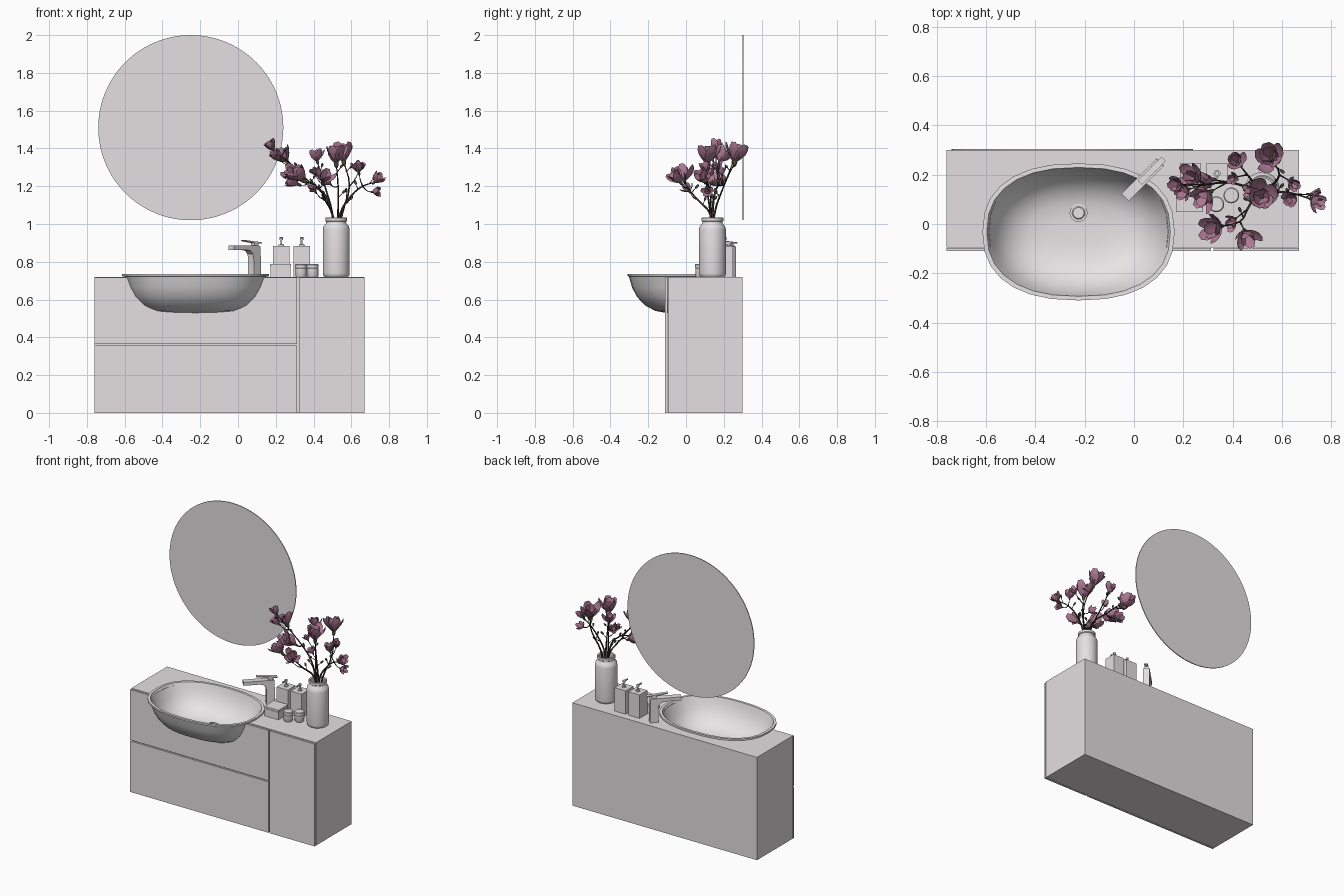
import bpy, bmesh, math, random
from math import sin, cos, pi, radians
from mathutils import Vector, Matrix

random.seed(4)
if "Cube" in bpy.data.objects:
    bpy.data.objects.remove(bpy.data.objects["Cube"], do_unlink=True)


def material(name, rgb):
    m = bpy.data.materials.new(name)
    m.use_nodes = True
    m.diffuse_color = (*rgb, 1)
    m.node_tree.nodes["Principled BSDF"].inputs["Base Color"].default_value = (*rgb, 1)
    return m


GREY = material("pale grey", (0.78, 0.745, 0.76))
WHITE = material("ceramic white", (0.8, 0.78, 0.78))
PINK = material("mauve petal", (0.42, 0.19, 0.29))
BARK = material("dark bark", (0.035, 0.026, 0.02))
GREEN = material("dark green bud", (0.07, 0.075, 0.04))


def activate(ob):
    bpy.ops.object.select_all(action='DESELECT')
    ob.select_set(True)
    bpy.context.view_layer.objects.active = ob


def finish(name, bm, mat, smooth=None, solid=True):
    if solid:
        bmesh.ops.recalc_face_normals(bm, faces=bm.faces[:])
    me = bpy.data.meshes.new(name)
    bm.to_mesh(me)
    bm.free()
    me.materials.append(mat)
    ob = bpy.data.objects.new(name, me)
    bpy.context.collection.objects.link(ob)
    if smooth:
        activate(ob)
        bpy.ops.object.shade_smooth_by_angle(angle=radians(smooth))
    return ob


def box(name, x, y, z, mat=GREY):
    bm = bmesh.new()
    size = [b - a for a, b in (x, y, z)]
    mid = [(a + b) / 2 for a, b in (x, y, z)]
    bmesh.ops.create_cube(bm, size=1, matrix=Matrix.Translation(mid) @ Matrix.Diagonal((*size, 1)))
    return finish(name, bm, mat)


def loft(name, rings, mat, smooth=40):
    bm = bmesh.new()
    loops = [[bm.verts.new(p) for p in ring] for ring in rings]
    n = len(loops[0])
    for a, b in zip(loops, loops[1:]):
        for i in range(n):
            j = (i + 1) % n
            bm.faces.new((a[i], a[j], b[j], b[i]))
    bm.faces.new(loops[0][::-1])
    bm.faces.new(loops[-1])
    return finish(name, bm, mat, smooth)


def lathe(name, cx, cy, profile, mat=GREY, sides=32):
    turn = [2 * pi * i / sides for i in range(sides)]
    return loft(name, [[(cx + r * cos(a), cy + r * sin(a), z) for a in turn] for r, z in profile], mat)


# Cabinet body and front panels
cabinet = [box("cabinet_body", (-0.76, 0.67), (-0.095, 0.30), (0, 0.72)),
           box("upper_drawer", (-0.76, 0.312), (-0.11, -0.097), (0.364, 0.716)),
           box("lower_drawer", (-0.76, 0.312), (-0.11, -0.097), (0, 0.356)),
           box("side_door", (0.322, 0.67), (-0.11, -0.097), (0, 0.716))]


# Oval basin: rounded oval rings, outside up to the rim and back down inside
def oval(sx, sy, z, sides=28):
    def bend(v):
        return math.copysign(abs(v) ** 0.84, v)
    turn = [2 * pi * i / sides for i in range(sides)]
    return [(-0.225 + 0.39 * sx * bend(cos(a)), -0.032 + 0.278 * sy * bend(sin(a)), z) for a in turn]


outer = [(0.44, 0.28, 0.53), (0.6, 0.47, 0.54), (0.74, 0.67, 0.57), (0.84, 0.82, 0.615),
         (0.905, 0.915, 0.665), (0.945, 0.96, 0.71), (0.96, 0.975, 0.722), (1, 1, 0.724), (1, 1, 0.735)]
inner = [(0.955, 0.94, 0.735), (0.91, 0.91, 0.70), (0.86, 0.85, 0.655), (0.78, 0.75, 0.61),
         (0.66, 0.6, 0.572), (0.52, 0.42, 0.552), (0.3, 0.2, 0.545)]
loft("basin", [oval(*p) for p in outer + inner], WHITE, 50)

# Recess for the basin
cutter = loft("basin_cutter", [oval(x * 0.985, y * 0.98, z + 0.005) for x, y, z in outer[:6]]
              + [oval(0.945, 0.95, 0.8)], GREY, None)
cutter.hide_render = True
for part in cabinet[:2]:
    mod = part.modifiers.new("recess", 'BOOLEAN')
    mod.operation = 'DIFFERENCE'
    mod.solver = 'EXACT'
    mod.object = cutter
    activate(part)
    bpy.ops.object.modifier_apply(modifier=mod.name)
bpy.data.objects.remove(cutter, do_unlink=True)

# Drain
lathe("drain", -0.225, 0.045, [(0.036, 0.54), (0.036, 0.556), (0.029, 0.556), (0.029, 0.553),
                               (0.026, 0.553), (0.022, 0.557)], WHITE)

# Round wall mirror
bm = bmesh.new()
bmesh.ops.create_cone(bm, cap_ends=True, segments=96, radius1=0.49, radius2=0.49, depth=0.006,
                      matrix=Matrix.Translation((-0.25, 0.302, 1.51)) @ Matrix.Rotation(pi / 2, 4, 'X'))
finish("mirror", bm, GREY, 30)


# Faucet: side profiles extruded across the width, turned towards the basin
def extrude_profile(name, profile, width):
    forward, across = Vector((-0.707, -0.707, 0)), Vector((0.707, -0.707, 0))
    base = Vector((0.088, 0.232, 0))
    return loft(name, [[base + forward * s + across * w + Vector((0, 0, z)) for s, z in profile]
                       for w in (-width / 2, width / 2)], GREY, 35)


extrude_profile("faucet_body", [(-0.027, 0.72), (0.027, 0.72), (0.027, 0.81), (0.032, 0.84), (0.05, 0.858),
                                (0.075, 0.862), (0.175, 0.862), (0.175, 0.886), (-0.01, 0.886),
                                (-0.024, 0.88)], 0.042)
extrude_profile("faucet_neck", [(-0.015, 0.885), (0.015, 0.885), (0.015, 0.902), (-0.015, 0.902)], 0.026)
extrude_profile("faucet_lever", [(-0.045, 0.896), (0.02, 0.9), (0.09, 0.91), (0.09, 0.916),
                                 (0.02, 0.909), (-0.045, 0.903)], 0.024)

# Soap dispensers with pumps
for side, x in (("right", 0.229), ("left", 0.337)):
    box(side + "_dispenser", (x - 0.043, x + 0.043), (0.162, 0.248), (0.72, 0.884))
    lathe(side + "_pump", x, 0.205, [(0.014, 0.88), (0.014, 0.892), (0.005, 0.893), (0.005, 0.915),
                                     (0.009, 0.916), (0.009, 0.93)], sides=16)
    box(side + "_nozzle", (x - 0.004, x + 0.004), (0.165, 0.205), (0.92, 0.928))

# Soap box with lid, and two jars
box("soap_box", (0.172, 0.278), (0.05, 0.152), (0.72, 0.772))
box("soap_box_lid", (0.17, 0.28), (0.048, 0.154), (0.775, 0.788))
box("soap_box_seam", (0.176, 0.274), (0.054, 0.148), (0.772, 0.775))
for side, x, y in (("right", 0.334, 0.08), ("left", 0.395, 0.116)):
    lathe(side + "_jar", x, y, [(0.027, 0.72), (0.03, 0.725), (0.031, 0.765), (0.029, 0.766), (0.029, 0.769),
                                (0.032, 0.77), (0.032, 0.784), (0.028, 0.788)])

# Vase with an open neck
lathe("vase", 0.52, 0.14, [(0.062, 0.72), (0.069, 0.727), (0.071, 0.74), (0.071, 0.97), (0.067, 0.988),
                           (0.056, 1.0), (0.053, 1.006), (0.053, 1.012), (0.058, 1.016), (0.058, 1.032),
                           (0.054, 1.035), (0.046, 1.032), (0.046, 1.0), (0.06, 0.97), (0.06, 0.75)])

# Branches: bevelled curves that taper to the tips
curve = bpy.data.curves.new("branches", 'CURVE')
curve.dimensions = '3D'
curve.bevel_depth = 0.0065
curve.bevel_resolution = 1
curve.resolution_u = 3
curve.use_fill_caps = True


def branch(points, thick=1.0):
    spline = curve.splines.new('BEZIER')
    spline.bezier_points.add(len(points) - 1)
    for i, (bp, p) in enumerate(zip(spline.bezier_points, points)):
        bp.co = p
        bp.handle_left_type = bp.handle_right_type = 'AUTO'
        bp.radius = thick * (1 - 0.65 * i / (len(points) - 1))


petals = bmesh.new()
buds = bmesh.new()


def flower(place, direction, size):
    turn = Vector((0, 0, 1)).rotation_difference(Vector(direction)).to_matrix()
    # Outer petals spread open, inner ones stay upright
    for count, spread, length in ((5, 0.62, 1.0), (4, 0.34, 0.95)):
        start = random.random() * pi
        for k in range(count):
            spin = Matrix.Rotation(start + 2 * pi * k / count, 3, 'Z')
            open_by = spread * random.uniform(0.7, 1.3)
            rows = []
            for t in (0, 0.25, 0.5, 0.75, 1):
                width = 0.05 + 0.27 * sin(pi * min(t * 0.85 + 0.04, 1))
                out = open_by * sin(t * pi * 0.55)
                rows.append([petals.verts.new(Vector(place) + turn @ spin @ Vector(
                    (out - 0.12 * u * u * sin(pi * t), u * width, length * t - 0.1 * t * t * open_by)) * size)
                    for u in (-1, 0, 1)])
            for a, b in zip(rows, rows[1:]):
                for i in range(2):
                    petals.faces.new((a[i], a[i + 1], b[i + 1], b[i]))
    bud(place, direction, size * 0.2)


def bud(place, direction, size):
    turn = Vector((0, 0, 1)).rotation_difference(Vector(direction)).to_matrix().to_4x4()
    bmesh.ops.create_uvsphere(buds, u_segments=8, v_segments=6, radius=size,
                              matrix=Matrix.Translation(place) @ turn @ Matrix.Diagonal((0.6, 0.6, 1.3, 1)))


# Each stem ends in a flower of the given size; side twigs leave from a stem point
stems = [
    ([(0.50, 0.14, 1.05), (0.46, 0.15, 1.15), (0.38, 0.17, 1.22), (0.29, 0.16, 1.31), (0.19, 0.16, 1.39)], 0.06,
     [(2, (0.32, 0.18, 1.21), 0.07), (3, (0.26, 0.18, 1.33), 0.08), (2, (0.31, 0.13, 1.24), 0.08),
      (3, (0.22, 0.14, 1.34), 0.06)]),
    ([(0.53, 0.13, 1.05), (0.53, 0.11, 1.2), (0.52, 0.11, 1.32)], 0.1,
     [(1, (0.49, 0.13, 1.21), 0.045)]),
    ([(0.55, 0.15, 1.05), (0.59, 0.2, 1.2), (0.56, 0.26, 1.33)], 0.1,
     [(1, (0.64, 0.17, 1.28), 0.05)]),
    ([(0.54, 0.13, 1.05), (0.60, 0.13, 1.15), (0.66, 0.12, 1.2), (0.72, 0.1, 1.22)], 0.06,
     [(2, (0.64, 0.11, 1.27), 0.06), (2, (0.71, 0.12, 1.17), 0.045)]),
    ([(0.50, 0.13, 1.05), (0.46, 0.06, 1.13), (0.43, 0.01, 1.19), (0.35, -0.01, 1.23)], 0.085,
     [(2, (0.45, -0.03, 1.22), 0.075), (1, (0.41, 0.02, 1.17), 0.05)]),
    ([(0.50, 0.15, 1.05), (0.46, 0.2, 1.2), (0.42, 0.25, 1.33)], 0.065,
     [(1, (0.41, 0.19, 1.26), 0.04)]),
]
for path, size, twigs in stems:
    branch([(0.52, 0.14, 0.76)] + path, 1.1)
    way = Vector(path[-1]) - Vector(path[-2])
    flower(path[-1], way.normalized() + Vector((0, 0, 0.6)), size)
    for at, tip, small in twigs:
        root, tip = Vector(path[at]), Vector(tip)
        branch([root, (root + tip) / 2 + Vector((0, 0, -0.01)), tip], 0.6)
        flower(tip, (tip - root).normalized() + Vector((0, -0.2, 0.6)), small)
    # Short bud twigs along the stem
    for p, q in zip(path, path[1:]):
        root = Vector(p).lerp(Vector(q), 0.6)
        side = Vector((random.uniform(-1, 1), random.uniform(-1, 1), 0.9)).normalized()
        branch([root, root + side * 0.04], 0.45)
        bud(root + side * 0.045, side, 0.011)

finish("flower_petals", petals, PINK, 60, solid=False)
finish("flower_buds", buds, GREEN, 60)
branches = bpy.data.objects.new("branches", curve)
curve.materials.append(BARK)
bpy.context.collection.objects.link(branches)
activate(branches)
bpy.ops.object.convert(target='MESH')
